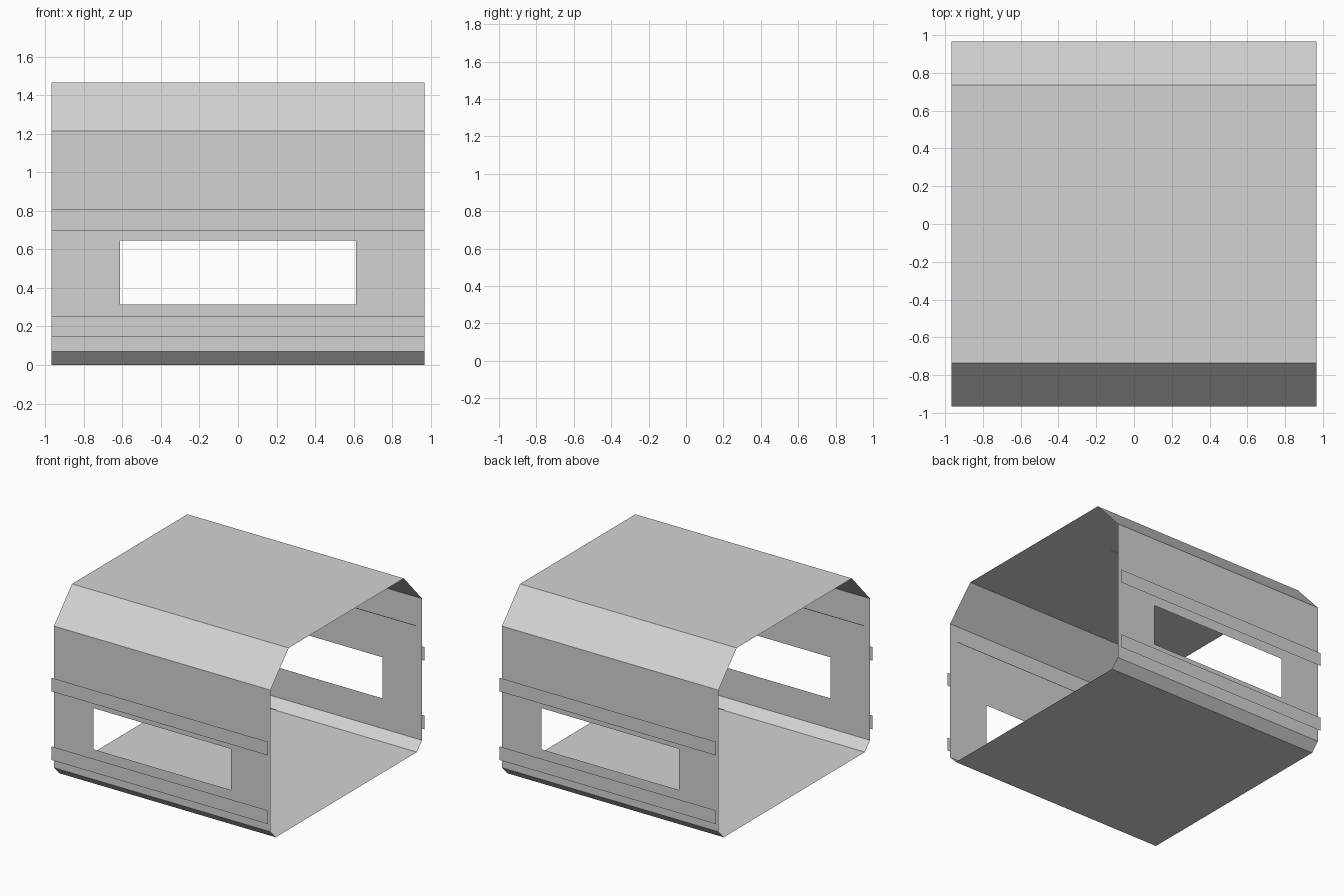
import bpy
import bmesh

cube = bpy.data.objects.get("Cube")
if cube:
    bpy.data.objects.remove(cube, do_unlink=True)

grey = bpy.data.materials.new("light_grey")
grey.use_nodes = True
colour = (0.65, 0.65, 0.65, 1)
grey.diffuse_color = colour
grey.node_tree.nodes["Principled BSDF"].inputs["Base Color"].default_value = colour

HALF = 0.967          # half length along x, and wall distance along y
STRIP_Y = 1.0         # trim strips stand proud of the walls
WALL_LOW, WALL_TOP = 0.07, 1.213
FLOOR_Y, ROOF_Y, ROOF_Z = 0.90, 0.735, 1.465


def make_object(name, bm):
    bmesh.ops.remove_doubles(bm, verts=bm.verts, dist=0.0001)
    mesh = bpy.data.meshes.new(name)
    bm.to_mesh(mesh)
    bm.free()
    mesh.materials.append(grey)
    obj = bpy.data.objects.new(name, mesh)
    bpy.context.collection.objects.link(obj)
    return obj


def add_panel(bm, a, b, x0=-HALF, x1=HALF):
    """Flat panel between two (y, z) points, running along x."""
    corners = [(x0, *a), (x1, *a), (x1, *b), (x0, *b)]
    bm.faces.new([bm.verts.new(c) for c in corners])


def panel(name, a, b):
    bm = bmesh.new()
    add_panel(bm, a, b)
    return make_object(name, bm)


# Floor and roof
panel("floor", (FLOOR_Y, 0), (-FLOOR_Y, 0))
panel("roof", (-ROOF_Y, ROOF_Z), (ROOF_Y, ROOF_Z))

for side, s in (("front", -1), ("back", 1)):
    # Sloped edges joining the wall to the floor and roof
    panel(side + "_lower_slope", (s * FLOOR_Y, 0), (s * HALF, WALL_LOW))
    panel(side + "_upper_slope", (s * HALF, WALL_TOP), (s * ROOF_Y, ROOF_Z))

    # Wall with a rectangular window opening
    bm = bmesh.new()
    xs = [-HALF, -0.613, 0.613, HALF]
    zs = [WALL_LOW, 0.313, 0.645, WALL_TOP]
    for i in range(3):
        for j in range(3):
            if (i, j) != (1, 1):
                add_panel(bm, (s * HALF, zs[j]), (s * HALF, zs[j + 1]), xs[i], xs[i + 1])
    bmesh.ops.remove_doubles(bm, verts=bm.verts, dist=0.0001)
    make_object(side + "_wall", bm)

    # Trim strips above and below the window
    for label, z in (("lower", 0.145), ("upper", 0.699)):
        panel(f"{side}_{label}_strip", (s * STRIP_Y, z), (s * STRIP_Y, z + 0.11))

    # Thin rail inside the wall
    panel(side + "_inner_rail", (s * 0.89, 1.02), (s * 0.89, 1.026))
